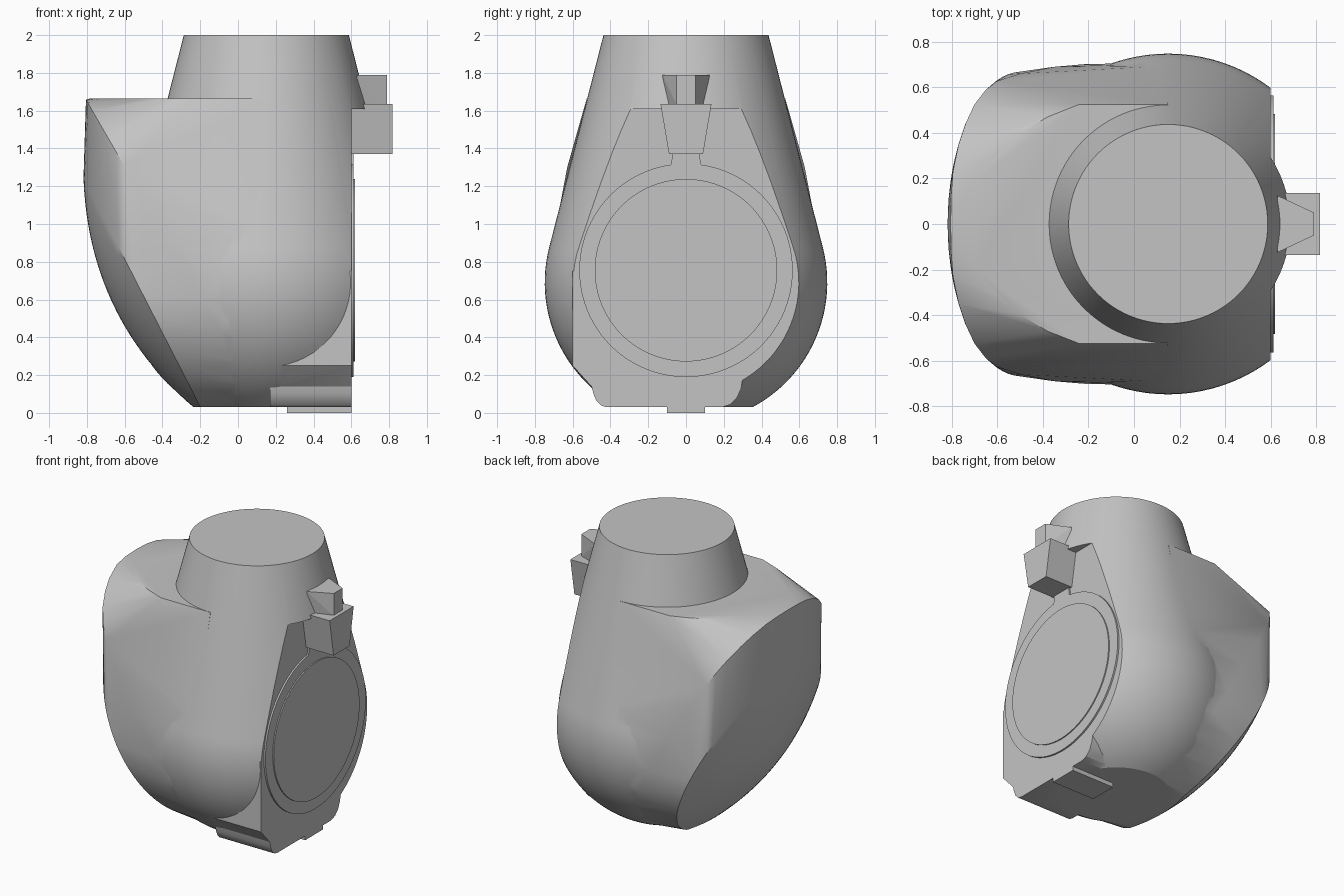
import bpy, bmesh, math
from mathutils import Vector

old = bpy.data.objects.get("Cube")
if old:
    bpy.data.objects.remove(old, do_unlink=True)

grey = bpy.data.materials.new("plain_grey")
grey.use_nodes = True
grey.diffuse_color = (0.55, 0.55, 0.55, 1)
grey.node_tree.nodes["Principled BSDF"].inputs["Base Color"].default_value = (0.55, 0.55, 0.55, 1)

TOP, FLOOR, FACE_X, AXIS_X = 1.665, 0.03, 0.6, 0.15


def finish(name, bm):
    bmesh.ops.recalc_face_normals(bm, faces=bm.faces)
    mesh = bpy.data.meshes.new(name)
    bm.to_mesh(mesh)
    bm.free()
    mesh.materials.append(grey)
    ob = bpy.data.objects.new(name, mesh)
    bpy.context.collection.objects.link(ob)
    return ob


def hull(name, points):
    bm = bmesh.new()
    for p in points:
        bm.verts.new(p)
    bmesh.ops.convex_hull(bm, input=bm.verts)
    bmesh.ops.delete(bm, geom=[v for v in bm.verts if not v.link_faces], context="VERTS")
    bmesh.ops.dissolve_limit(bm, angle_limit=0.002, verts=bm.verts, edges=bm.edges)
    return finish(name, bm)


def prism(name, outline, x0, x1):
    """Extrude a (y, z) outline along x."""
    bm = bmesh.new()
    face = bm.faces.new([bm.verts.new((x0, y, z)) for y, z in outline])
    out = bmesh.ops.extrude_face_region(bm, geom=[face])["geom"]
    bmesh.ops.translate(bm, vec=(x1 - x0, 0, 0),
                        verts=[v for v in out if isinstance(v, bmesh.types.BMVert)])
    return finish(name, bm)


def box_outline(half, z0, z1):
    return [(-half, z0), (half, z0), (half, z1), (-half, z1)]


def circle(radius, z, n=96):
    return [(radius * math.cos(i * math.tau / n), z + radius * math.sin(i * math.tau / n))
            for i in range(n)]


def select(ob):
    bpy.ops.object.select_all(action="DESELECT")
    ob.select_set(True)
    bpy.context.view_layer.objects.active = ob


def combine(target, other, operation):
    mod = target.modifiers.new(operation, "BOOLEAN")
    mod.operation, mod.object, mod.solver = operation, other, "EXACT"
    select(target)
    bpy.ops.object.modifier_apply(modifier=mod.name)
    bpy.data.objects.remove(other, do_unlink=True)


# Main body: round bottom running tangentially into a tapering neck
radius, mid_z = 0.748, 0.69
low = math.asin((FLOOR - mid_z) / radius)
high = math.asin(0.26)
profile = [(0, FLOOR)]
for i in range(25):
    a = low + (high - low) * i / 24
    profile.append((radius * math.cos(a), mid_z + radius * math.sin(a)))
profile += [(0.437, 2), (0, 2)]
bm = bmesh.new()
verts = [bm.verts.new((AXIS_X + r, 0, z)) for r, z in profile]
edges = [bm.edges.new(pair) for pair in zip(verts, verts[1:])]
bmesh.ops.spin(bm, geom=verts + edges, cent=(AXIS_X, 0, 0), axis=(0, 0, 1),
               angle=math.tau, steps=96, use_duplicate=False)
bmesh.ops.remove_doubles(bm, verts=bm.verts, dist=0.0005)
body = finish("body", bm)

# Bulge: straight flanks, flat top, upright band between two slanted rims
points = []
flank = [(0.525, TOP), (0.605, 1.3), (0.695, 0.95), (0.705, 0.8), (0.7, 0.62),
         (0.675, 0.45), (0.62, 0.3), (0.5, 0.14), (0.34, FLOOR)]
top_arc = [(-0.24, 0.525), (-0.38, 0.47), (-0.5, 0.397), (-0.6, 0.31),
           (-0.7, 0.195), (-0.76, 0.09), (-0.78, 0)]
upper_rim = [(-0.805, 0), (-0.803, 0.12), (-0.795, 0.23), (-0.77, 0.35), (-0.74, 0.44),
             (-0.7, 0.525), (-0.65, 0.59), (-0.6, 0.628), (-0.5, 0.66), (-0.35, 0.69),
             (-0.2, 0.703), (-0.1, 0.68), (0, 0.59), (0.07, 0.48), (0.14, 0.33)]
for side in (-1, 1):
    points += [(AXIS_X, side * w, z) for w, z in flank]
    points += [(x, side * y, TOP) for x, y in top_arc]
    points += [(x, side * y, 1.65 - 1.73 * (x + 0.8)) for x, y in upper_rim]

# Domed cap on the lower rim
centre = Vector((-0.495, 0, 0.61))
down, out = Vector((0.455, 0, -0.89)), Vector((-0.89, 0, -0.455))
for k in range(13):
    rho = k / 12
    for i in range(72):
        a = i * math.tau / 72
        points.append(centre + down * (0.71 * rho * math.cos(a))
                      + Vector((0, 0.668 * rho * math.sin(a), 0))
                      + out * (0.165 * (1 - rho * rho)))
bulge = hull("bulge", points)
combine(bulge, prism("floor_cutter", box_outline(1, -0.5, FLOOR), -1.5, 1), "DIFFERENCE")
combine(body, bulge, "UNION")

# Lopsided foot under the flat side
foot = [(-0.6, 0.75), (-0.6, 0.25), (-0.5, 0.14), (-0.49, 0.1), (-0.475, 0.065), (-0.45, 0.04),
        (-0.42, FLOOR), (0.19, FLOOR), (0.235, 0.045), (0.27, 0.08), (0.292, 0.13),
        (0.3, 0.18), (0.3, 0.75)]
combine(body, prism("foot", foot, 0.17, 0.75), "UNION")

# Flat side, stopping at a small ledge below the neck
combine(body, prism("flat_cutter", box_outline(1, -0.5, 1.61), FACE_X, 1.5), "DIFFERENCE")

# Round cover on the flat side
smooth_parts = [body,
                prism("cover_ring", circle(0.565, 0.755), FACE_X - 0.01, 0.612),
                prism("cover_disc", circle(0.483, 0.755), FACE_X - 0.01, 0.62)]

# Latch and base tab
prism("latch_neck", [(-0.08, 1.3), (0.08, 1.3), (0.07, 1.39), (-0.07, 1.39)],
      FACE_X - 0.01, 0.612)
prism("latch_block", [(-0.09, 1.37), (0.09, 1.37), (0.135, 1.635), (-0.135, 1.635)],
      FACE_X - 0.01, 0.817)
hull("latch_grip", [(x, s * y, z) for s in (-1, 1) for x, y, z in
                    ((0.63, 0.125, 1.79), (0.63, 0.105, 1.63), (0.79, 0.05, 1.79), (0.79, 0.05, 1.63))])
prism("base_tab", box_outline(0.1, 0, FLOOR + 0.01), 0.26, FACE_X)

for ob in smooth_parts:
    select(ob)
    bpy.ops.object.shade_smooth_by_angle(angle=math.radians(25))
